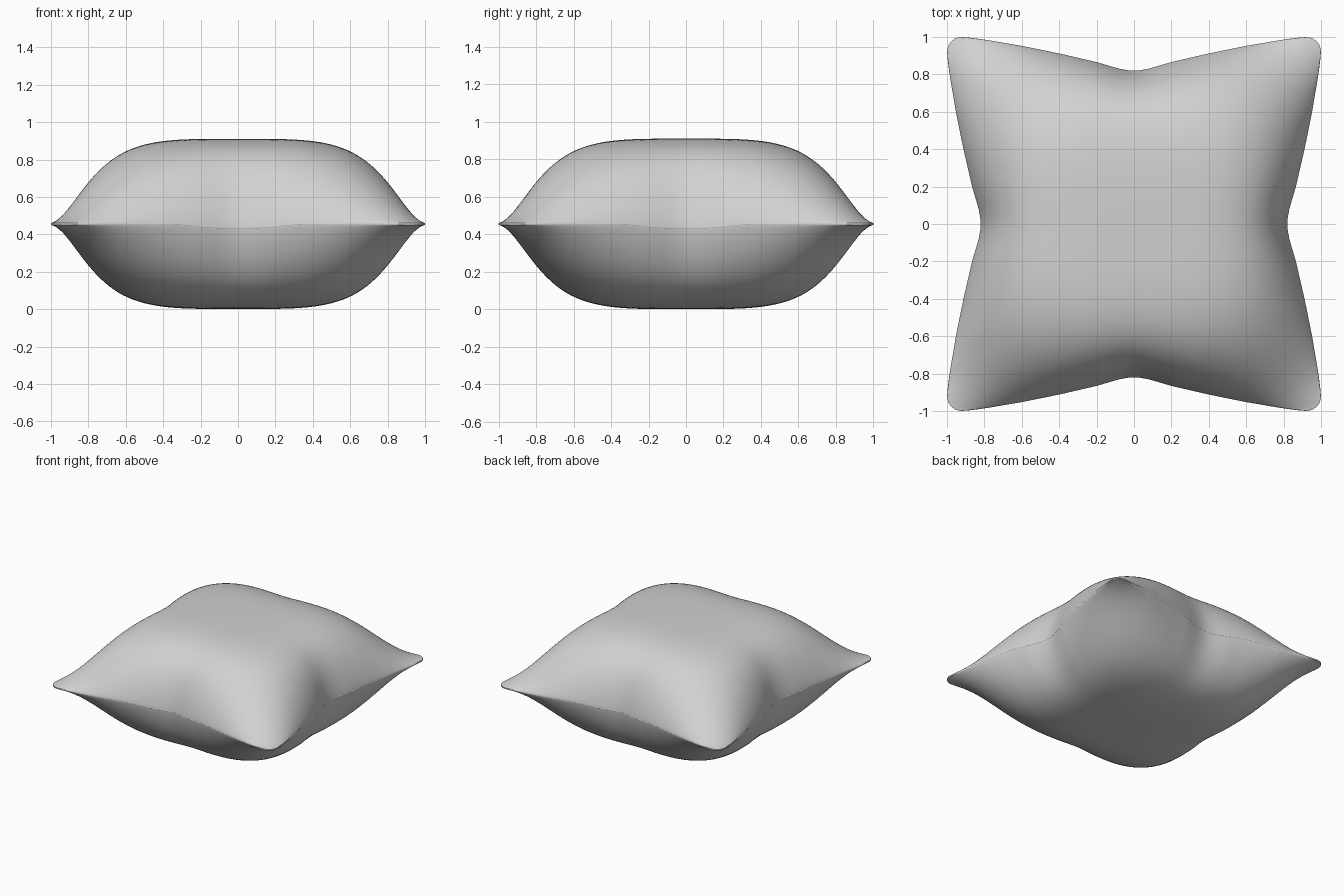
import bpy, bmesh, math

if "Cube" in bpy.data.objects:
    bpy.data.objects.remove(bpy.data.objects["Cube"])

N = 80            # grid divisions per side
MID = 0.456       # height of the seam
HALF = 0.450      # bulge above and below the seam
LIP = 0.005       # half thickness of the seam edge

# half width of the outline along one side, from its middle to the corner
EDGE = [(0, .818), (.05, .822), (.1, .834), (.2, .864), (.4, .91), (.6, .95), (.8, .983),
        (.9, .996), (.95, .9995), (.98, .991), (1, .977)]


def edge(t):
    t = abs(t)
    for (a, p), (b, q) in zip(EDGE, EDGE[1:]):
        if t <= b:
            return p + (q - p) * (t - a) / (b - a)
    return EDGE[-1][1]


def puff(t):
    return max(0.0, 1 - abs(t) ** 3.8) ** 0.8


def point(u, v, side):
    x = u * (1 + (edge(v) - 1) * u * u)
    y = v * (1 + (edge(u) - 1) * v * v)
    # the seam sags slightly at the middle of each side
    sag = 0.02 * (math.exp(-(u / .25) ** 4) * abs(v) ** 8
                  + math.exp(-(v / .25) ** 4) * abs(u) ** 8)
    # the filling thins out towards the corners
    thin = math.exp(-1.4 * abs(u * v) ** 3)
    return x, y, MID - sag + side * (LIP + HALF * puff(u) * puff(v) * thin)


# samples gathered towards the border
ts = [math.sin(math.pi / 2 * (2 * i / N - 1)) for i in range(N + 1)]
bm = bmesh.new()
sheets = []
for side in (1, -1):
    g = [[bm.verts.new(point(u, v, side)) for v in ts] for u in ts]
    sheets.append(g)
    for i in range(N):
        for j in range(N):
            bm.faces.new((g[i][j], g[i + 1][j], g[i + 1][j + 1], g[i][j + 1]))

# seam strip joining the two sheets
ring = ([(i, 0) for i in range(N)] + [(N, j) for j in range(N)]
        + [(i, N) for i in range(N, 0, -1)] + [(0, j) for j in range(N, 0, -1)])
top, bot = sheets
for (a, b), (c, d) in zip(ring, ring[1:] + ring[:1]):
    bm.faces.new((top[a][b], bot[a][b], bot[c][d], top[c][d]))
bmesh.ops.recalc_face_normals(bm, faces=bm.faces)

mesh = bpy.data.meshes.new("pillow")
bm.to_mesh(mesh)
bm.free()
pillow = bpy.data.objects.new("pillow", mesh)
bpy.context.collection.objects.link(pillow)

# piping along the seam
curve = bpy.data.curves.new("seam_piping", "CURVE")
curve.dimensions = "3D"
curve.bevel_depth = 0.008
curve.bevel_resolution = 2
line = curve.splines.new("POLY")
line.points.add(len(ring) - 1)
line.use_cyclic_u = True
for p, (i, j) in zip(line.points, ring):
    x, y, z = point(ts[i], ts[j], 0)
    p.co = (x * .992, y * .992, z, 1)
piping = bpy.data.objects.new("seam_piping", curve)
bpy.context.collection.objects.link(piping)

# plain fabric colour
mat = bpy.data.materials.new("light grey fabric")
mat.diffuse_color = (0.64, 0.64, 0.64, 1)
mat.use_nodes = True
mat.node_tree.nodes["Principled BSDF"].inputs["Base Color"].default_value = mat.diffuse_color
mesh.materials.append(mat)
curve.materials.append(mat)

bpy.context.view_layer.objects.active = pillow
pillow.select_set(True)
bpy.ops.object.shade_smooth_by_angle(angle=math.radians(50))
